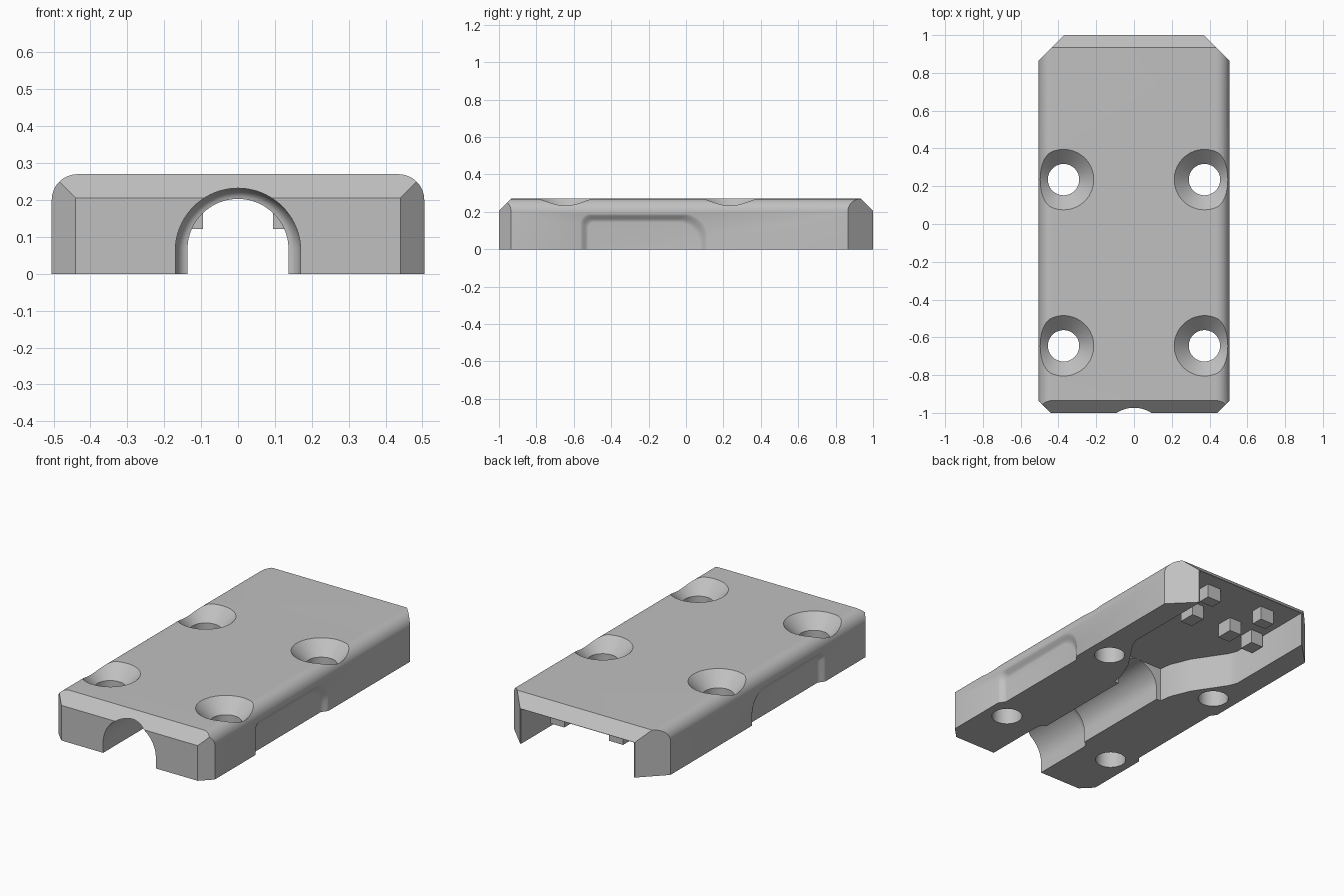
import bpy, bmesh
from math import sin, cos, pi
from mathutils import Vector

if "Cube" in bpy.data.objects:
    bpy.data.objects.remove(bpy.data.objects["Cube"])

grey = bpy.data.materials.new("plain grey")
grey.use_nodes = True
colour = (0.53, 0.53, 0.53, 1)
grey.diffuse_color = colour
grey.node_tree.nodes["Principled BSDF"].inputs["Base Color"].default_value = colour

WIDE, LONG, HIGH = 0.505, 1.0, 0.27


def make(name, bm):
    bmesh.ops.recalc_face_normals(bm, faces=bm.faces)
    mesh = bpy.data.meshes.new(name)
    bm.to_mesh(mesh)
    bm.free()
    obj = bpy.data.objects.new(name, mesh)
    bpy.context.collection.objects.link(obj)
    mesh.materials.append(grey)
    return obj


def loft(loops):
    """Skin a stack of equal-length closed loops and cap both ends."""
    bm = bmesh.new()
    rings = [[bm.verts.new(p) for p in loop] for loop in loops]
    n = len(rings[0])
    for a, b in zip(rings, rings[1:]):
        for i in range(n):
            j = (i + 1) % n
            bm.faces.new((a[i], a[j], b[j], b[i]))
    bm.faces.new(rings[0])
    bm.faces.new(rings[-1])
    return bm


def arc(cx, cy, r, start, end, steps=12):
    return [(cx + r * cos(start + (end - start) * i / steps),
             cy + r * sin(start + (end - start) * i / steps))
            for i in range(steps + 1)]


def circle(x, y, z, r, steps=64):
    return [(px, py, z) for px, py in arc(x, y, r, 0, 2 * pi, steps)[:-1]]


def cut(target, cutter):
    cutter.hide_render = True
    mod = target.modifiers.new(cutter.name, 'BOOLEAN')
    mod.operation = 'DIFFERENCE'
    mod.solver = 'EXACT'
    mod.object = cutter
    bpy.context.view_layer.objects.active = target
    bpy.ops.object.modifier_apply(modifier=mod.name)
    bpy.data.objects.remove(cutter)


# Body: rounded top edges, then sliced end and corner chamfers
r = 0.07
section = [(-WIDE, 0), (WIDE, 0)]
section += arc(WIDE - r, HIGH - r, r, 0, pi / 2)
section += arc(r - WIDE, HIGH - r, r, pi / 2, pi)
bm = loft([[(x, y, z) for x, z in section] for y in (-LONG, LONG)])
slices = [((0, -LONG, 0.205), (0, -1, 1)), ((0, LONG, 0.205), (0, 1, 1))]
for s in (-1, 1):
    slices.append(((s * 0.44, -LONG, 0), (s, -1, 0)))
    slices.append(((s * 0.37, LONG, 0), (s, 1, 0)))
for point, normal in slices:
    result = bmesh.ops.bisect_plane(
        bm, geom=bm.verts[:] + bm.edges[:] + bm.faces[:], dist=1e-5,
        plane_co=point, plane_no=Vector(normal).normalized(), clear_outer=True)
    rim = [e for e in bm.edges if e.is_boundary]
    bmesh.ops.holes_fill(bm, edges=rim, sides=0)
body = make("body", bm)


# Arched channel: wide mouth that rounds into a narrower bore
def arch(y, t):
    radius, centre = 0.17 - 0.033 * t, 0.062 + 0.004 * t
    pts = [(radius, -0.1)] + arc(0, centre, radius, 0, pi, 40) + [(-radius, -0.1)]
    return [(x, y, z) for x, z in pts]


step = [arch(-0.64 + 0.05 * sin(a), 1 - cos(a)) for a in
        [i * pi / 12 for i in range(7)]]
cut(body, make("channel_cutter", loft([arch(-1.1, 0)] + step + [arch(0.3, 1)])))

# Rear pocket, open at the back
half = [(0.165, 0.03), (0.175, 0.1), (0.225, 0.22), (0.345, 0.40), (0.365, 0.45), (0.365, 1.1)]
plan = half + [(-x, y) for x, y in reversed(half)]
cut(body, make("pocket_cutter", loft([[(x, y, z) for x, y in plan] for z in (-0.1, 0.203)])))


# Shallow soft-edged grip recess on each side
def grip(x, grow):
    front, back, top, big = -0.52 - grow, 0.07 + grow, 0.145 + grow, 0.12
    small = 0.03 + grow / 2
    pts = [(front, -0.1), (back, -0.1)]
    pts += arc(back - big, top - big, big, 0, pi / 2)
    pts += arc(front + small, top - small, small, pi / 2, pi)
    return [(x, y, z) for y, z in pts]


for s in (-1, 1):
    rings = [grip(s * (WIDE + 0.05), 0.05)]
    for i in range(9):
        t = i / 8
        rings.append(grip(s * (WIDE + 0.001 - 0.026 * (1 - cos(pi * t)) / 2), 0.05 * (1 - t)))
    cut(body, make("grip_cutter", loft(rings)))

# Four countersunk screw holes
for x in (-0.373, 0.373):
    for y in (-0.645, 0.235):
        cut(body, make("screw_cutter", loft([
            circle(x, y, -0.1, 0.083), circle(x, y, 0.193, 0.083),
            circle(x, y, HIGH, 0.16), circle(x, y, HIGH + 0.05, 0.21)])))

# Locating tabs hanging from the pocket ceiling
tabs = {"inner_tab": (0.135, 0.66, 0.04, 0.05),
        "rear_tab": (0.19, 0.88, 0.045, 0.035),
        "outer_tab": (0.31, 0.64, 0.04, 0.045)}
for name, (x, y, w, d) in tabs.items():
    for side, s in (("left", 1), ("right", -1)):
        plan = [(s * x - w, y - d), (s * x + w, y - d), (s * x + w, y + d), (s * x - w, y + d)]
        make(side + "_" + name, loft([[(px, py, z) for px, py in plan] for z in (0.122, 0.22)]))

# Smooth the rounded parts, keep hard edges
bpy.ops.object.select_all(action='DESELECT')
body.select_set(True)
bpy.context.view_layer.objects.active = body
bpy.ops.object.shade_smooth_by_angle(angle=pi / 7)
